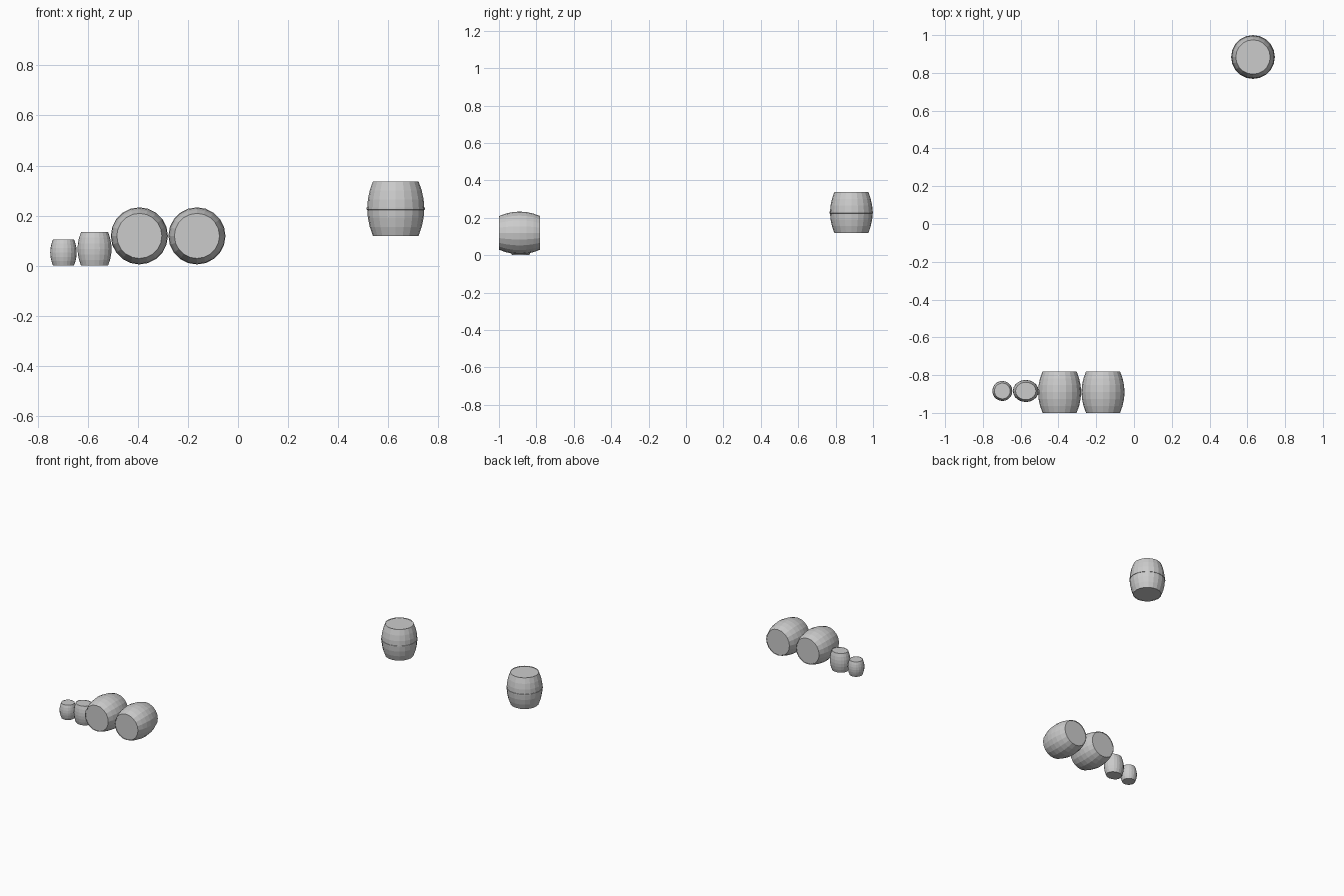
import bpy, bmesh, math
from mathutils import Matrix

if "Cube" in bpy.data.objects:
    bpy.data.objects.remove(bpy.data.objects["Cube"])

SIDES = 20


def lathe(name, rings, matrix):
    """Closed solid from (radius, height) rings spun about local z."""
    bm = bmesh.new()
    loops = []
    for r, z in rings:
        loops.append([bm.verts.new((r * math.cos(2 * math.pi * i / SIDES),
                                    r * math.sin(2 * math.pi * i / SIDES), z))
                      for i in range(SIDES)])
    for a, b in zip(loops, loops[1:]):
        for i in range(SIDES):
            j = (i + 1) % SIDES
            bm.faces.new((a[i], a[j], b[j], b[i]))
    bm.faces.new(loops[0][::-1])
    bm.faces.new(loops[-1])
    bm.transform(matrix)
    bmesh.ops.recalc_face_normals(bm, faces=bm.faces)
    mesh = bpy.data.meshes.new(name)
    bm.to_mesh(mesh)
    bm.free()
    obj = bpy.data.objects.new(name, mesh)
    bpy.context.collection.objects.link(obj)
    return obj


def barrel(name, centre, belly, end, length, stretch_y=1.0, lying=False):
    """Bulging barrel body with slightly recessed lids."""
    half, steps = length / 2, 6
    body = []
    for k in range(steps + 1):
        t = 2 * k / steps - 1
        body.append((belly - (belly - end) * t * t, half * t))
    lip, sink = end * 0.96, length * 0.012
    rings = [(lip, -half + sink), (lip, -half)] + body + [(lip, half), (lip, half - sink)]
    m = Matrix.Translation(centre)
    if lying:
        m = m @ Matrix.Rotation(math.radians(90), 4, 'X')
    m = m @ Matrix.Diagonal((1, stretch_y, 1, 1))
    return lathe(name, rings, m)


# small kegs standing on the ground
barrel("small_keg", (-0.697, -0.884, 0.053), 0.053, 0.042, 0.104)
barrel("medium_keg", (-0.573, -0.884, 0.067), 0.068, 0.054, 0.134, stretch_y=0.86)

# two large barrels lying on their sides
for i, x in enumerate((-0.394, -0.164)):
    barrel(f"lying_barrel_{i + 1}", (x, -0.89, 0.119), 0.114, 0.09, 0.22, lying=True)

# raised upright barrel with a thin middle hoop
barrel("upright_barrel", (0.63, 0.884, 0.228), 0.114, 0.091, 0.218)
lathe("middle_hoop", [(0.113, -0.005), (0.116, -0.004), (0.116, 0.004), (0.113, 0.005)],
      Matrix.Translation((0.63, 0.884, 0.228)))
